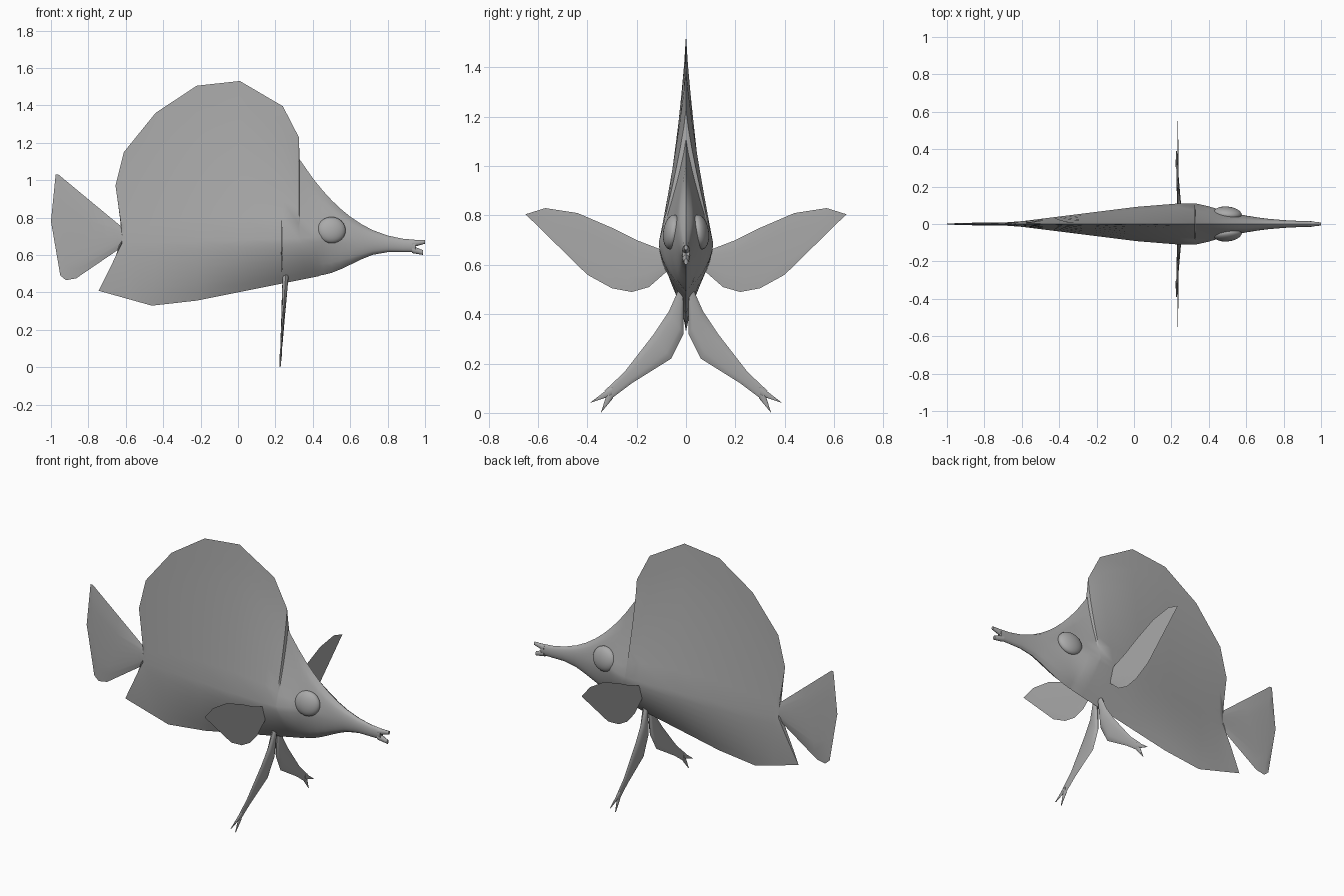
import bpy, bmesh, math
from mathutils import Vector

if "Cube" in bpy.data.objects:
    bpy.data.objects.remove(bpy.data.objects["Cube"])

COLOUR = (0.4, 0.4, 0.4, 1)
grey = bpy.data.materials.new("plain grey")
grey.use_nodes = True
grey.diffuse_color = COLOUR
grey.node_tree.nodes["Principled BSDF"].inputs["Base Color"].default_value = COLOUR


def finish(obj):
    obj.data.materials.append(grey)
    bpy.ops.object.select_all(action="DESELECT")
    obj.select_set(True)
    bpy.context.view_layer.objects.active = obj
    bpy.ops.object.shade_smooth_by_angle(angle=math.radians(40))


def smoothstep(low, high, value):
    t = min(max((value - low) / (high - low), 0), 1)
    return t * t * (3 - 2 * t)


# Placement of flat outlines: along the body, or across it
def lengthwise(u, v, side):
    return (u, side, v)


def crosswise(u, v, side):
    return (0.235 + side, u, v)


def leaning(u, v, side):
    return (0.225 + 0.06 * v + side, u, v)


def loft(name, columns, place, steps, mirror=False):
    """Skin columns of bottom, middle, top, half width and roundness."""
    bm = bmesh.new()
    rings = []
    for bottom, middle, top, width, roundness in columns:
        half = []
        for i in range(-steps, steps + 1):
            k = abs(i) / steps
            oval = math.sqrt(1 - k * k)
            sharp = (1 - k) ** 1.25 if i > 0 else 1 - k ** 1.8
            point = middle.lerp(top if i > 0 else bottom, k)
            half.append((point, width * (sharp + (oval - sharp) * roundness)))
        ring = [bm.verts.new(place(p.x, p.y, w)) for p, w in half]
        ring += [bm.verts.new(place(p.x, p.y, -w)) for p, w in half[-2:0:-1]]
        rings.append(ring)
    count = len(rings[0])
    for this, after in zip(rings, rings[1:]):
        for i in range(count):
            j = (i + 1) % count
            bm.faces.new((this[i], this[j], after[j], after[i]))
    bm.faces.new(rings[0])
    bm.faces.new(rings[-1])
    bmesh.ops.remove_doubles(bm, verts=bm.verts, dist=0.0001)
    bmesh.ops.recalc_face_normals(bm, faces=bm.faces)
    mesh = bpy.data.meshes.new(name)
    bm.to_mesh(mesh)
    bm.free()
    obj = bpy.data.objects.new(name, mesh)
    bpy.context.collection.objects.link(obj)
    if mirror:
        modifier = obj.modifiers.new("Mirror", "MIRROR")
        modifier.use_axis = (False, True, False)
    finish(obj)


def blade(name, edges, thickness, place=lengthwise, mirror=False):
    """Thin fin between two edges, thinning towards its end."""
    columns = []
    for i, (bu, bv, tu, tv) in enumerate(edges):
        bottom, top = Vector((bu, bv)), Vector((tu, tv))
        width = thickness * (1 - i / len(edges))
        columns.append((bottom, (bottom + top) / 2, top, width, 1))
    loft(name, columns, place, steps=4, mirror=mirror)


# Trunk with dorsal and anal fins: top x, top z and belly x of each column
trunk = [(-.62, .745, -.745), (-.655, .97, -.7), (-.61, 1.15, -.58),
         (-.44, 1.36, -.46), (-.22, 1.505, -.22), (.01, 1.53, 0),
         (.24, 1.395, .25), (.325, 1.23, .37), (.33, 1.11, .43)]
columns = []
for i, (x, z, belly_x) in enumerate(trunk):
    belly_z = max(.4 + .2 * belly_x, .2 - .28 * belly_x)
    middle_x = max(x, .02 * i - .63)
    middle = Vector((middle_x, .68 + .03 * middle_x))
    width = min(.11, .09 + .125 * middle_x)
    columns.append((Vector((belly_x, belly_z)), middle, Vector((x, z)), width, 0))

# Head and long snout, stepping in behind the gills and tapering forwards
for x in (.4, .45, .5, .55, .6, .66, .72, .8, .88, .95):
    taper = (1 - x) ** 2.4
    roundness = smoothstep(.35, .65, x)
    throat_x = max(x, .44 + (x - .4) / 3)
    throat = Vector((throat_x, .49 + .125 * smoothstep(.42, .8, throat_x)))
    crown = Vector((x, .68 + 1.125 * taper))
    level = .68 + .03 * x
    level += ((throat.y + crown.y) / 2 - level) * roundness
    columns.append((throat, Vector((x, level)), crown,
                    .015 + .27 * taper, roundness))
loft("body", columns, lengthwise, steps=7)

# Parted lips
blade("upper_jaw", [(.93, .64, .93, .68), (1, .66, 1, .68)], .016)
blade("lower_jaw", [(.93, .61, .93, .65), (.99, .6, .99, .625)], .016)

# Tail fin
blade("tail_fin", [(-.61, .645, -.6, .735), (-.645, .625, -.64, .765),
                   (-.865, .475, -.785, .885), (-.92, .465, -.96, 1.03),
                   (-.95, .49, -.975, 1.03), (-1, .78, -1, .78)], .011)

# Pectoral fins, standing out sideways
blade("pectoral_fin", [(.07, .58, .07, .65), (.15, .51, .2, .7),
                       (.22, .49, .3, .75), (.3, .505, .44, .81),
                       (.4, .56, .57, .83), (.65, .805, .65, .805)],
      .004, crosswise, mirror=True)

# Pelvic fins, hanging below the gills and forked at the end
blade("pelvic_fin", [(.01, .47, .03, .5), (.01, .32, .07, .41),
                     (.06, .22, .13, .32), (.22, .12, .25, .165),
                     (.3, .06, .33, .09)], .016, leaning, mirror=True)
blade("pelvic_outer_tip", [(.3, .07, .3, .11), (.39, .04, .39, .04)],
      .006, leaning, mirror=True)
blade("pelvic_inner_tip", [(.295, .06, .32, .08), (.345, 0, .345, 0)],
      .006, leaning, mirror=True)

# Bulging eyes
for side, name in ((1, "left_eye"), (-1, "right_eye")):
    bpy.ops.mesh.primitive_uv_sphere_add(
        segments=24, ring_count=12, radius=1, location=(.5, side * .056, .733),
        rotation=(side * .15, 0, -side * .1))
    eye = bpy.context.object
    eye.name = name
    eye.scale = (.076, .036, .071)
    finish(eye)
